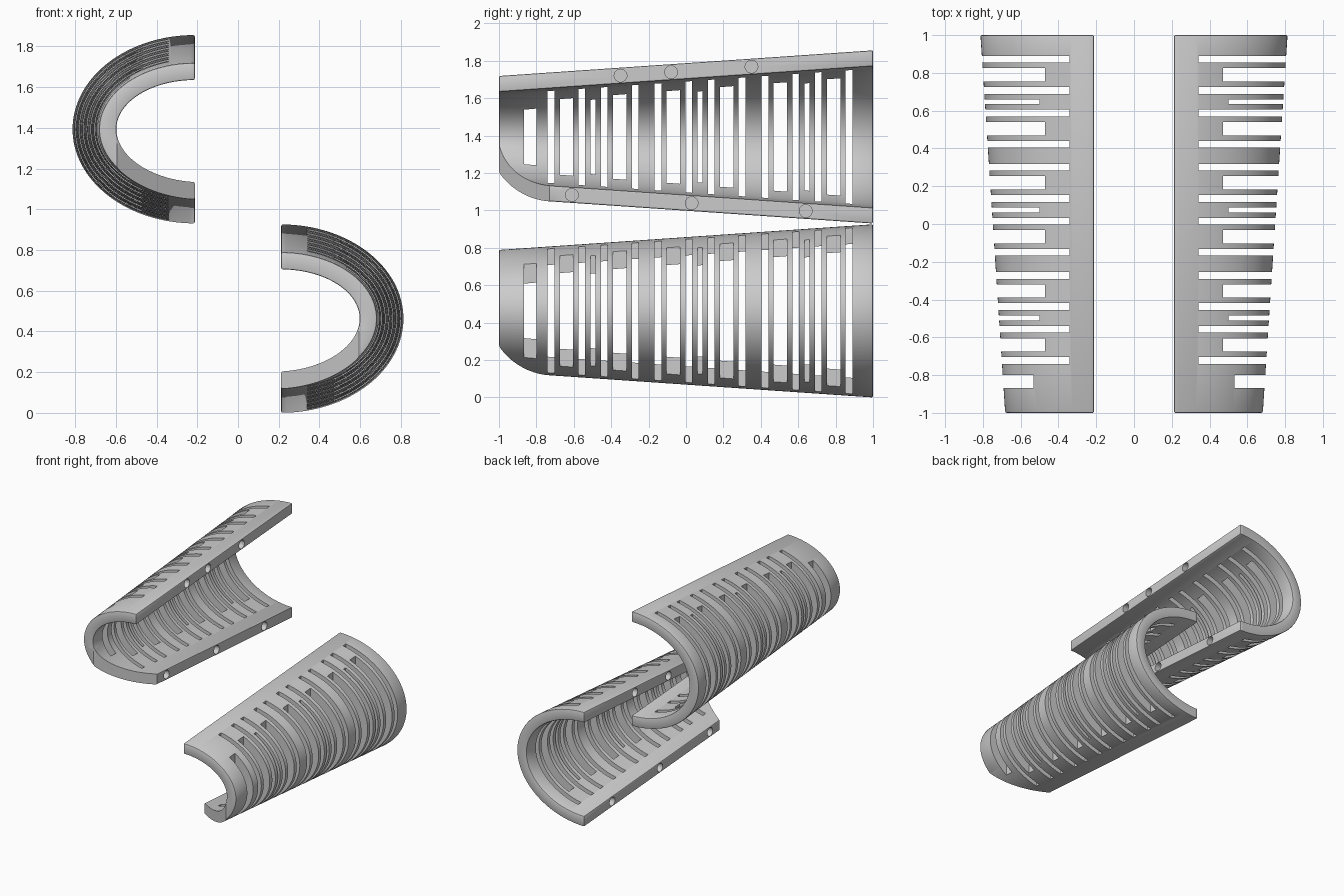
import bpy, bmesh, math
from mathutils import Matrix, Vector

cube = bpy.data.objects.get("Cube")
if cube:
    bpy.data.objects.remove(cube, do_unlink=True)

GAP = 0.212          # distance of each split face from the middle
HALF = 0.463         # half height of the wide end
LIFT = 0.93          # height step between the two shells
WALL = 0.085
SEGS = 64


def radii(y):
    """Outer half width and half height of the taper at y."""
    t = (y + 1) / 2
    return 0.47 + 0.131 * t, 0.326 + (HALF - 0.326) * t


def add_object(name, bm):
    bmesh.ops.recalc_face_normals(bm, faces=bm.faces)
    mesh = bpy.data.meshes.new(name)
    bm.to_mesh(mesh)
    bm.free()
    ob = bpy.data.objects.new(name, mesh)
    bpy.context.collection.objects.link(ob)
    return ob


def box(bm, lo, hi):
    lo, hi = Vector(lo), Vector(hi)
    size = hi - lo
    mat = Matrix.Translation((lo + hi) / 2) @ Matrix.Diagonal((*size, 1))
    bmesh.ops.create_cube(bm, size=1, matrix=mat)


def section(bm, y):
    """Closed half-ring of vertices: outer arc, then inner arc back."""
    a, b = radii(y)
    angles = [math.pi * (i / SEGS - 0.5) for i in range(SEGS + 1)]
    outer = [(a * math.cos(t), b * math.sin(t)) for t in angles]
    inner = [((a - WALL) * math.cos(t), (b - WALL) * math.sin(t)) for t in reversed(angles)]
    return [bm.verts.new((x, y, z)) for x, z in outer + inner]


# Tapered half shell, split face on x = 0
bm = bmesh.new()
front, back = section(bm, -1), section(bm, 1)
n = len(front)
for i in range(n):
    j = (i + 1) % n
    bm.faces.new((front[i], front[j], back[j], back[i]))
for ring in (front, back):
    for i in range(SEGS):
        bm.faces.new((ring[i], ring[i + 1], ring[n - 2 - i], ring[n - 1 - i]))
shell = add_object("left_shell", bm)

# Cutters: three groups of ventilation slots, mirrored about each group centre
bm = bmesh.new()


def slot(y, width, start):
    box(bm, (start, y - width / 2, -1), (1, y + width / 2, 1))


for centre in (0.647, 0.075, -0.497):
    slot(centre, 0.026, 0.288)
    for side in (-1, 1):
        slot(centre + side * 0.06, 0.036, 0.13)
        slot(centre + side * 0.143, 0.07, 0.26)
        slot(centre + side * 0.225, 0.036, 0.13)
slot(-0.833, 0.068, 0.32)

# Blind round sockets in the split face
for sign, places in ((1, (-0.35, -0.08, 0.35)), (-1, (-0.61, 0.03, 0.64))):
    for y in places:
        z = sign * (radii(y)[1] - WALL / 2)
        mat = Matrix.Translation((0.02, y, z)) @ Matrix.Rotation(math.pi / 2, 4, "Y")
        bmesh.ops.create_cone(bm, cap_ends=True, segments=32, radius1=0.034,
                              radius2=0.034, depth=0.1, matrix=mat)

# Slanted notch under the narrow end
slope = 0.383 / 0.27
plan = [(-0.1, -0.73 + 0.1 / slope), (0.383 + 0.1 * slope, -1.1), (-0.1, -1.1)]
low = [bm.verts.new((x, y, -1)) for x, y in plan]
high = [bm.verts.new((x, y, 0)) for x, y in plan]
bm.faces.new(low)
bm.faces.new(high)
for i in range(3):
    j = (i + 1) % 3
    bm.faces.new((low[i], low[j], high[j], high[i]))
cutter = add_object("slot_cutter", bm)
cutter.hide_render = True

# Soften the rims, cut the openings and bake the result
bevel = shell.modifiers.new("soft_edges", "BEVEL")
bevel.width = 0.008
bevel.segments = 2
bevel.limit_method = "ANGLE"
bevel.angle_limit = math.radians(50)
cut = shell.modifiers.new("openings", "BOOLEAN")
cut.operation = "DIFFERENCE"
cut.solver = "EXACT"
cut.object = cutter
bpy.context.view_layer.update()
graph = bpy.context.evaluated_depsgraph_get()
baked = bpy.data.meshes.new_from_object(shell.evaluated_get(graph))
shell.modifiers.clear()
shell.data = baked
bpy.data.objects.remove(cutter, do_unlink=True)

# Mirrored, raised twin
twin_mesh = baked.copy()
twin_mesh.transform(Matrix.Diagonal((-1, 1, 1, 1)))
twin_mesh.flip_normals()
twin = bpy.data.objects.new("right_shell", twin_mesh)
bpy.context.collection.objects.link(twin)
shell.location = (GAP, 0, HALF)
twin.location = (-GAP, 0, HALF + LIFT)

bpy.ops.object.select_all(action="DESELECT")
for ob in (shell, twin):
    ob.select_set(True)
bpy.context.view_layer.objects.active = shell
bpy.ops.object.shade_smooth_by_angle(angle=math.radians(30))
